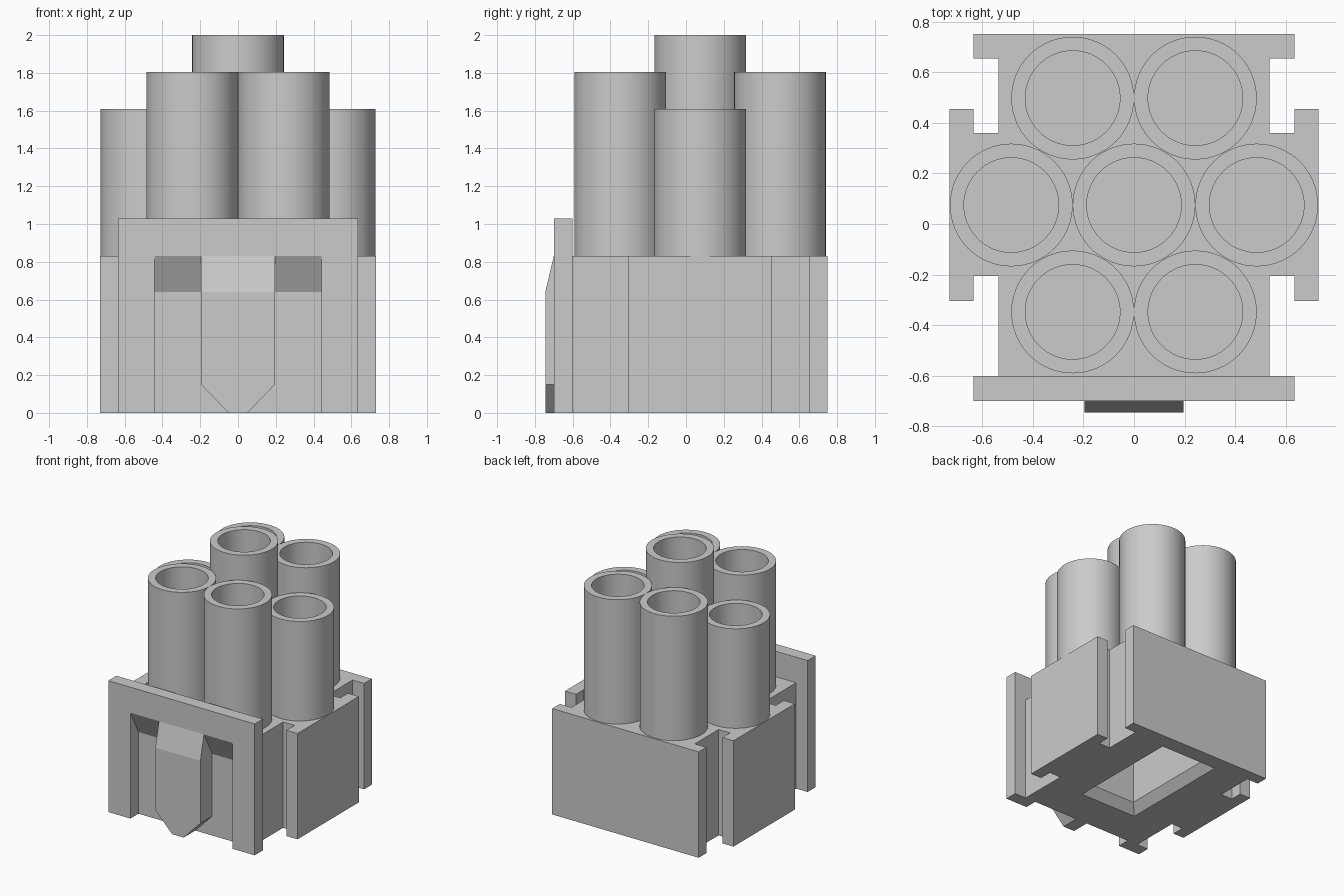
import bpy, bmesh, math
from mathutils import Vector

cube = bpy.data.objects.get("Cube")
if cube:
    bpy.data.objects.remove(cube, do_unlink=True)

grey = bpy.data.materials.new("light_grey_plastic")
grey.use_nodes = True
colour = (0.6, 0.6, 0.6, 1)
grey.diffuse_color = colour
grey.node_tree.nodes["Principled BSDF"].inputs["Base Color"].default_value = colour


def finish(name, bm):
    bmesh.ops.recalc_face_normals(bm, faces=bm.faces[:])
    mesh = bpy.data.meshes.new(name)
    bm.to_mesh(mesh)
    bm.free()
    mesh.materials.append(grey)
    obj = bpy.data.objects.new(name, mesh)
    bpy.context.collection.objects.link(obj)
    return obj


def loft(name, rings):
    """Closed solid through rings of equal point count."""
    bm = bmesh.new()
    loops = [[bm.verts.new(p) for p in ring] for ring in rings]
    for a, b in zip(loops, loops[1:]):
        for i in range(len(a)):
            j = (i + 1) % len(a)
            bm.faces.new((a[i], a[j], b[j], b[i]))
    bm.faces.new(loops[0])
    bm.faces.new(loops[-1])
    return finish(name, bm)


def prism(name, points, axis, lo, hi):
    """Extrude a 2D profile along one axis."""
    def place(p, t):
        co = list(p)
        co.insert("xyz".index(axis), t)
        return Vector(co)
    return loft(name, [[place(p, t) for p in points] for t in (lo, hi)])


def cut(obj, cutter):
    mod = obj.modifiers.new("cut", "BOOLEAN")
    mod.operation, mod.solver, mod.object = "DIFFERENCE", "EXACT", cutter
    bpy.context.view_layer.objects.active = obj
    bpy.ops.object.modifier_apply(modifier=mod.name)
    bpy.data.objects.remove(cutter, do_unlink=True)


def tube(name, x, y, top, outer=0.2425, inner=0.187, floor=0.85, sides=64):
    def ring(r, z):
        return [Vector((x + r * math.cos(2 * math.pi * i / sides),
                        y + r * math.sin(2 * math.pi * i / sides), z))
                for i in range(sides)]
    obj = loft(name, [ring(outer, 0.8), ring(outer, top), ring(inner, top), ring(inner, floor)])
    bpy.ops.object.select_all(action="DESELECT")
    obj.select_set(True)
    bpy.context.view_layer.objects.active = obj
    bpy.ops.object.shade_smooth_by_angle(angle=math.radians(30))
    return obj


# Housing with slotted sides and a wide back plate
DECK = 0.83
half = [(0.535, -0.60), (0.535, -0.205), (0.635, -0.205), (0.635, -0.305),
        (0.73, -0.305), (0.73, 0.455), (0.635, 0.455), (0.635, 0.36),
        (0.535, 0.36), (0.535, 0.655), (0.635, 0.655), (0.635, 0.75)]
outline = half + [(-x, y) for x, y in reversed(half)]
housing = prism("housing", outline, "z", 0, DECK)

# Pocket in the underside with a sloped lip
def pocket_ring(grow, z):
    w, y0, y1 = 0.19 + grow, -0.235 - grow, 0.565 + grow
    return [Vector((x, y, z)) for x, y in ((-w, y0), (w, y0), (w, y1), (-w, y1))]

cut(housing, loft("pocket_cutter", [pocket_ring(0.12, -0.07), pocket_ring(0, 0.07),
                                    pocket_ring(0, 0.7)]))

# Taller front plate with a slope-topped opening
front_plate = prism("front_plate", [(-0.635, 0), (0.635, 0), (0.635, 1.03), (-0.635, 1.03)],
                    "y", -0.70, -0.60)
cut(front_plate, prism("opening_cutter", [(-0.8, -0.1), (-0.5, -0.1), (-0.5, 0.45), (-0.8, 1.02)],
                       "x", -0.443, 0.443))

# Latch tongue: side profile with its lower corners cut to a point
latch = prism("latch", [(-0.745, 0), (-0.60, 0), (-0.60, DECK), (-0.70, DECK), (-0.745, 0.64)],
              "x", -0.195, 0.195)
for s in (-1, 1):
    corner = [(s * 0.05, 0), (s * 0.195, 0.15), (s * 0.34, 0.30), (s * 0.34, -0.1), (s * -0.0467, -0.1)]
    cut(latch, prism("corner_cutter", corner, "y", -0.9, -0.5))

# Seven hollow tubes in a hexagonal cluster
tube("centre_tube", 0, 0.075, 2.0)
for side, s in (("left", 1), ("right", -1)):
    tube(side + "_tube", s * 0.485, 0.075, 1.61)
    tube("back_" + side + "_tube", s * 0.2425, 0.4975, 1.805)
    tube("front_" + side + "_tube", s * 0.2425, -0.3475, 1.805)
